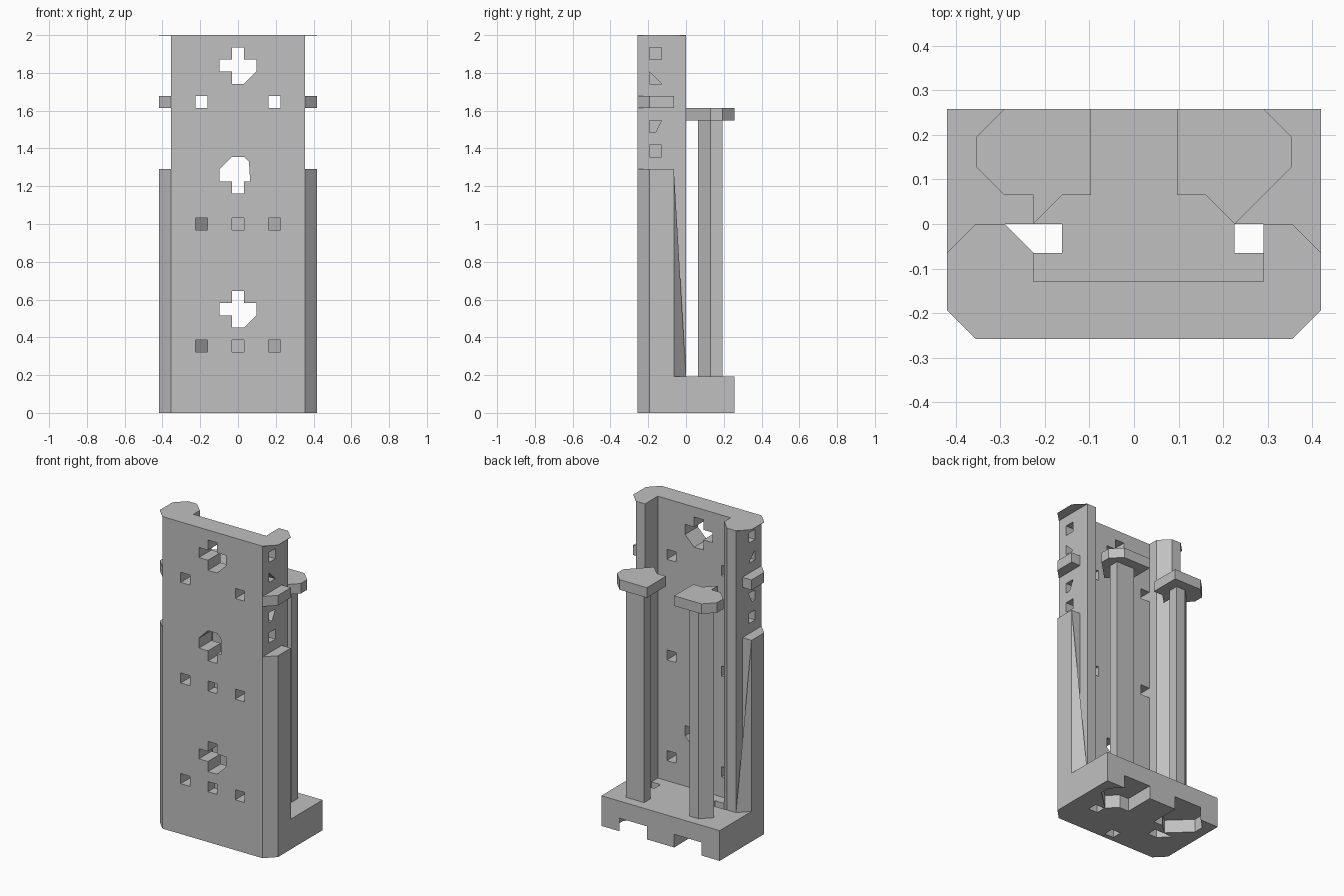
import bpy
import bmesh
from mathutils import Vector

old = bpy.data.objects.get("Cube")
if old:
    bpy.data.objects.remove(old, do_unlink=True)

U = 2 / 31          # grid unit of the design
BACK = 4 * U
H = U / 2

grey = bpy.data.materials.new("plain_grey")
grey.use_nodes = True
grey.diffuse_color = (0.53, 0.53, 0.53, 1)
grey.node_tree.nodes["Principled BSDF"].inputs["Base Color"].default_value = grey.diffuse_color


def prisms(name, outlines, axis, low, high):
    """One object holding an extruded prism per outline (outline in grid units)."""
    place = {"x": lambda a, b, c: (c, a, b),
             "y": lambda a, b, c: (a, c, b),
             "z": lambda a, b, c: (a, b, c)}[axis]
    bm = bmesh.new()
    for pts in outlines:
        rings = [[bm.verts.new(Vector(place(a, b, c)) * U) for a, b in pts] for c in (low, high)]
        bm.faces.new(rings[0])
        bm.faces.new(rings[1])
        for i in range(len(pts)):
            j = (i + 1) % len(pts)
            bm.faces.new((rings[0][i], rings[0][j], rings[1][j], rings[1][i]))
    bmesh.ops.recalc_face_normals(bm, faces=bm.faces)
    mesh = bpy.data.meshes.new(name)
    bm.to_mesh(mesh)
    bm.free()
    mesh.materials.append(grey)
    obj = bpy.data.objects.new(name, mesh)
    bpy.context.collection.objects.link(obj)
    return obj


def rect(a0, a1, b0, b1):
    return [(a0, b0), (a1, b0), (a1, b1), (a0, b1)]


def square(a, b):
    return rect(a - 0.5, a + 0.5, b - 0.5, b + 0.5)


def cut(target, cutter):
    cutter.hide_render = True
    mod = target.modifiers.new("cut", "BOOLEAN")
    mod.operation = "DIFFERENCE"
    mod.solver = "EXACT"
    mod.object = cutter
    bpy.context.view_layer.objects.active = target
    bpy.ops.object.modifier_apply(modifier=mod.name)
    bpy.data.objects.remove(cutter, do_unlink=True)


# Tall wall with two side returns
wall = prisms("wall", [[(-5.5, -4), (5.5, -4), (5.5, 0), (4.5, 0), (4.5, -2), (-3.5, -2),
                        (-3.5, -1), (-4.5, 0), (-5.5, 0)]], "z", 3, 31)

# Cross and arch openings, and small square openings
cross = [(-0.5, 30), (0.5, 30), (0.5, 29), (1.5, 29), (1.5, 28), (0.5, 27), (-0.5, 27),
         (-0.5, 28), (-1.5, 28), (-1.5, 29), (-0.5, 29)]
arch = [(-0.5, 21), (0.5, 21), (0.9, 20.6), (1, 19), (0.5, 19), (0.5, 18), (-0.5, 18),
        (-0.5, 19), (-1.5, 19), (-1.5, 20)]
low_cross = [(x, z - 20) for x, z in cross]
squares = [square(x, z) for x in (-3, 3) for z in (5.5, 15.5, 25.5)]
cut(wall, prisms("opening_cutter", [cross, arch, low_cross] + squares, "y", -5, -1.7))
cut(wall, prisms("recess_cutter", [square(0, 5.5), square(0, 15.5)], "y", -5, -3))

# Recesses in the wall sides
slots = [square(-2.5, 29.5), [(-3, 28), (-3, 27), (-2, 27)],
         [(-3, 24), (-2, 24), (-2.5, 23), (-3, 23)], square(-2.5, 21.5)]
for low, high in ((4.5, 6), (-6, -4.5)):
    cut(wall, prisms("slot_cutter", slots, "x", low, high))

# Thin top sheet that overhangs the sides
prisms("top_sheet", [[(-6.5, -3), (-5.5, -4), (5.5, -4), (6.5, -3), (6.5, -1), (5.5, 0), (4.5, 0),
                      (4.5, -2), (-3.5, -2), (-3.5, -1), (-4.5, 0), (-5.5, 0), (-6.5, -1)]],
       "z", 30.97, 31)

# Base block with shafts, a small pocket and sockets open to the back
base = prisms("base", [[(-6.5, -3), (-5.5, -4), (5.5, -4), (6.5, -3), (6.5, 4), (-6.5, 4)]], "z", 0, 3)
cut(base, prisms("shaft_cutter", [[(-4.5, 0), (-2.5, 0), (-2.5, -1), (-3.5, -1)],
                                  rect(3.5, 4.5, -1, 0)], "z", -1, 4))
cut(base, prisms("pocket_cutter", [square(0, -3)], "z", -1, 1))
cut(base, prisms("socket_cutter",
                 [[(s * 1.5, 5), (s * 1.5, 1), (s * 2.5, 1), (s * 3.5, 0.1), (s * 5.5, 2), (s * 5.5, 3),
                   (s * 4.5, 4), (s * 4.5, 5)] for s in (-1, 1)], "z", -1, 1.3))

# Side panels, tapering fins and side lugs
for s, side in ((1, "left"), (-1, "right")):
    strip = [(s * 5.5, -4), (s * 6.5, -3), (s * 6.5, -1), (s * 5.5, -1)]
    prisms(side + "_panel", [strip], "z", 3, 20)
    prisms(side + "_lug", [strip], "z", 25, 26)
    bm = bmesh.new()
    corners = [bm.verts.new(Vector(p) * U) for p in
               ((s * 6.5, -1, 3), (s * 5.5, 0, 3), (s * 5.5, -1, 3), (s * 6.5, -1, 20))]
    bmesh.ops.convex_hull(bm, input=corners)
    bmesh.ops.recalc_face_normals(bm, faces=bm.faces)
    mesh = bpy.data.meshes.new(side + "_fin")
    bm.to_mesh(mesh)
    bm.free()
    mesh.materials.append(grey)
    bpy.context.collection.objects.link(bpy.data.objects.new(side + "_fin", mesh))

# Rear posts with flat caps
prisms("left_post", [[(4.5, 3), (2.5, 3), (2.5, 2), (3.5, 1), (4.5, 2)]], "z", 3, 24)
prisms("right_post", [[(-2.5, 3), (-3.5, 3), (-4.5, 2), (-3.5, 1), (-2.5, 2)]], "z", 3, 24)
prisms("left_cap", [[(1.5, 4), (1.5, 1), (2.5, 1), (3.5, 0), (5.5, 2), (5.5, 3), (4.5, 4)]], "z", 24, 25)
prisms("right_cap", [[(-1.5, 4), (-1.5, 1), (-2.5, 1), (-3.5, 0), (-3.5, 1), (-4.5, 1),
                      (-5.5, 2), (-5.5, 3), (-4.5, 4)]], "z", 24, 25)
